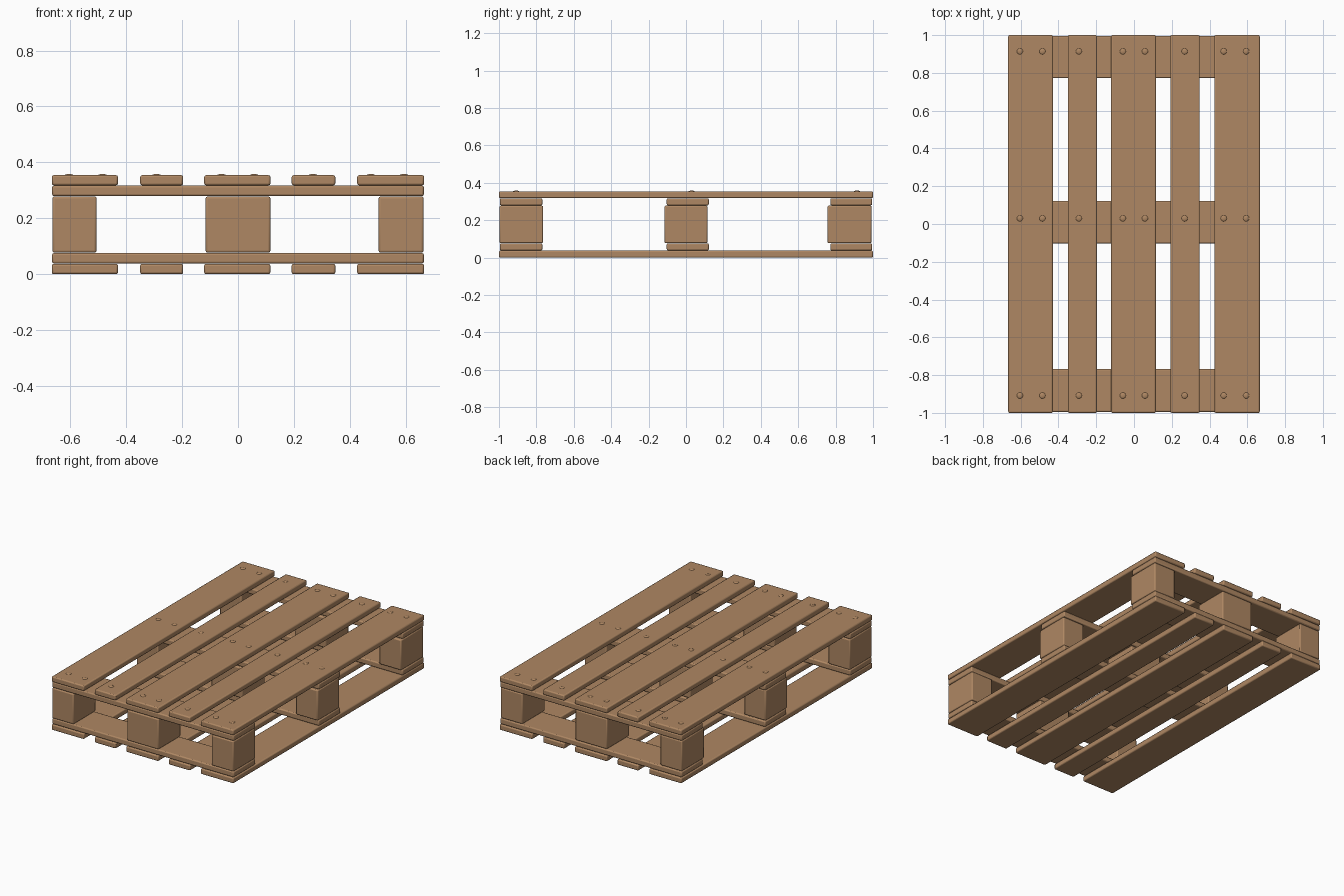
import bpy, math
from mathutils import Matrix

if "Cube" in bpy.data.objects:
    bpy.data.objects.remove(bpy.data.objects["Cube"])

wood = bpy.data.materials.new("warm wood")
wood.diffuse_color = (0.43, 0.245, 0.125, 1)
wood.use_nodes = True
wood.node_tree.nodes["Principled BSDF"].inputs["Base Color"].default_value = wood.diffuse_color


def finish(ob, name, angle=35):
    ob.name = name
    ob.data.materials.append(wood)
    bpy.ops.object.shade_smooth_by_angle(angle=math.radians(angle))


def board(name, xs, ys, zs, bevel=0.007):
    """Box between the given limits with softly rounded edges."""
    lims = (xs, ys, zs)
    bpy.ops.mesh.primitive_cube_add(size=1, location=[(a + b) / 2 for a, b in lims])
    ob = bpy.context.object
    ob.data.transform(Matrix.Diagonal([b - a for a, b in lims] + [1]))
    mod = ob.modifiers.new("rounded edges", "BEVEL")
    mod.width, mod.segments = bevel, 2
    finish(ob, name)


plank_x = [(-0.666, -0.429), (-0.35, -0.196), (-0.121, 0.116), (0.192, 0.348), (0.426, 0.666)]
cross_y = [(-0.995, -0.768), (-0.103, 0.122), (0.772, 0.995)]
block_x = [(-0.664, -0.506), (-0.116, 0.116), (0.503, 0.664)]
block_y = [(-0.997, -0.764), (-0.115, 0.115), (0.757, 0.992)]

# Long planks, top and bottom decks
for i, xs in enumerate(plank_x):
    board(f"top_plank_{i}", xs, (-1, 1), (0.318, 0.354))
    board(f"bottom_plank_{i}", xs, (-1, 1), (0, 0.037))

# Cross boards above and below the blocks
for i, ys in enumerate(cross_y):
    board(f"upper_cross_board_{i}", (-0.665, 0.665), ys, (0.279, 0.317))
    board(f"lower_cross_board_{i}", (-0.665, 0.665), ys, (0.038, 0.076))

# Nine spacer blocks
for i, xs in enumerate(block_x):
    for j, ys in enumerate(block_y):
        board(f"block_{i}_{j}", xs, ys, (0.077, 0.278))

# Low domed nail heads on the top deck
for i, x in enumerate((-0.604, -0.485, -0.292, -0.059, 0.058, 0.268, 0.475, 0.594)):
    for j, y in enumerate((-0.908, 0.03, 0.914)):
        bpy.ops.mesh.primitive_uv_sphere_add(segments=12, ring_count=8, radius=1, location=(x, y, 0.3525))
        ob = bpy.context.object
        ob.data.transform(Matrix.Diagonal((0.017, 0.017, 0.006, 1)))
        finish(ob, f"nail_head_{i}_{j}", 60)
